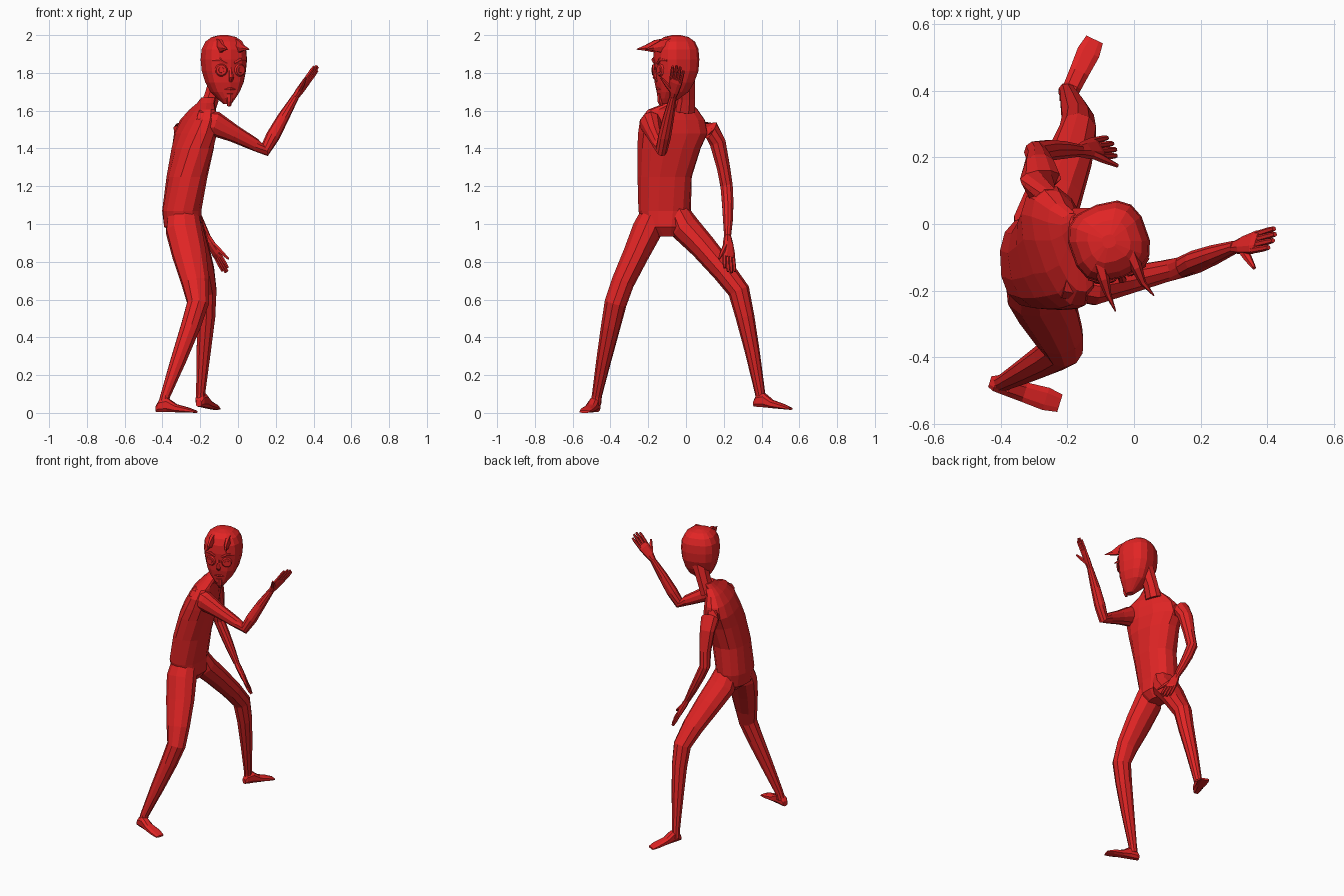
import bpy, bmesh, math
from mathutils import Vector as V

red = bpy.data.materials.new("red")
red.diffuse_color = (0.75, 0.018, 0.018, 1)


def loft(name, rings, sides=10, power=1.0):
    """Closed skin through rings given as (centre, half axis u, half axis v)."""
    def sp(c):
        return math.copysign(abs(c) ** power, c)
    bm = bmesh.new()
    loops = []
    for c, u, v in rings:
        loops.append([bm.verts.new(V(c) + u * sp(math.cos(a)) + v * sp(math.sin(a)))
                      for a in [2 * math.pi * (i + 0.5) / sides for i in range(sides)]])
    for a, b in zip(loops, loops[1:]):
        for i in range(sides):
            j = (i + 1) % sides
            bm.faces.new((a[i], a[j], b[j], b[i]))
    bm.faces.new(loops[0][::-1])
    bm.faces.new(loops[-1])
    bmesh.ops.recalc_face_normals(bm, faces=bm.faces[:])
    me = bpy.data.meshes.new(name)
    bm.to_mesh(me)
    bm.free()
    me.materials.append(red)
    ob = bpy.data.objects.new(name, me)
    bpy.context.collection.objects.link(ob)
    return ob


def limb(name, stations, ref=(1, 0, 0), sides=8, power=1.0):
    """Tube along (point, half width along ref, half depth)."""
    pts = [V(s[0]) for s in stations]
    rings = []
    for i, (p, w, d) in enumerate(stations):
        t = (pts[min(i + 1, len(pts) - 1)] - pts[max(i - 1, 0)]).normalized()
        u = V(ref) - t * V(ref).dot(t)
        u.normalize()
        rings.append((p, u * w, t.cross(u) * d))
    return loft(name, rings, sides, power)


def hand(name, wrist, tip, spread, thumb):
    w, t, s = V(wrist), V(tip), V(spread).normalized()
    limb(name + "_palm", [(w, .018, .016), (w.lerp(t, .2), .028, .018),
                          (w.lerp(t, .5), .038, .015), (w.lerp(t, .6), .036, .010)],
         s, 8, .8)
    for i, k in enumerate((-1.5, -.5, .5, 1.5)):
        base = w.lerp(t, .5) + s * k * .018
        end = w.lerp(t, (.93, 1, 1, .93)[i]) + s * k * .021
        limb(f"{name}_finger_{i+1}", [(base, .010, .010), (base.lerp(end, .7), .0095, .0095),
                                      (end, .007, .007)], s, 6)
    th = V(thumb)
    b = w.lerp(t, .15)
    limb(name + "_thumb", [(b, .016, .014), (b.lerp(th, .55), .013, .012), (th, .006, .006)], s, 6)


# Torso: horizontal rings that twist towards the shoulders
torso = []
for x, y, z, depth, width, yaw in (
        (-.28, -.10, .935, .05, .065, 0), (-.293, -.11, .985, .10, .12, 0),
        (-.298, -.113, 1.07, .104, .139, 3), (-.27, -.113, 1.25, .106, .145, 8),
        (-.24, -.09, 1.40, .106, .172, 13), (-.225, -.07, 1.48, .098, .192, 17),
        (-.207, -.072, 1.55, .079, .182, 19), (-.188, -.07, 1.605, .052, .14, 19),
        (-.17, -.04, 1.64, .04, .075, 19), (-.155, -.015, 1.67, .036, .05, 19)):
    a = math.radians(yaw)
    torso.append(((x, y, z), V((math.cos(a), math.sin(a), 0)) * depth,
                  V((-math.sin(a), math.cos(a), 0)) * width))
loft("torso", torso, 14, .85)

# Neck
limb("neck", [((-.165, -.008, 1.60), .046, .060), ((-.14, 0, 1.67), .044, .052),
              ((-.10, -.005, 1.78), .05, .056)])

# Head: turned to the front, jaw tapering forward to the chin
F, S = V((.33, -.944, 0)), V((.944, .33, 0))


def hp(s, f, z):
    return V((-.075, -.052, z)) + S * s + F * f


head = [(.055, 1.635, .020, .025), (.04, 1.665, .045, .055), (.02, 1.70, .074, .082),
        (.01, 1.75, .098, .100), (0, 1.81, .113, .112), (0, 1.87, .119, .116),
        (0, 1.925, .114, .112), (0, 1.965, .095, .095), (0, 1.99, .062, .062), (0, 2.0, .02, .02)]
loft("head", [(hp(0, f, z), S * w, F * d) for f, z, w, d in head], 14, .74)

# Face: eyes, brows and horns on both sides, then nose, mouth and beard
for side, k in (("left", -1), ("right", 1)):
    out = (F + S * k * .25).normalized()
    across = V((0, 0, 1)).cross(out)
    e = hp(k * .052, .106, 1.815)
    for nm, r, a in (("eye", .034, .009), ("pupil", .018, .012)):
        loft(f"{side}_{nm}", [(e, across * r, V((0, 0, r))),
                              (e + out * a, across * r * .8, V((0, 0, r * .8)))], 12)
    limb(f"{side}_brow", [(hp(k * .02, .113, 1.85), .008, .006), (hp(k * .055, .111, 1.87), .011, .008),
                          (hp(k * .095, .085, 1.865), .005, .005)], (0, 0, 1), 6)
    tip = V((-.055, -.262, 1.925)) if k < 0 else V((.06, -.215, 1.925))
    limb(f"{side}_horn", [(hp(k * .048, .04, 1.945), .045, .024), (hp(k * .052, .10, 1.94), .038, .018),
                          (hp(k * .055, .15, 1.932), .018, .010), (tip, .002, .002)], (0, 0, 1), 6)
limb("nose", [(hp(0, .110, 1.83), .008, .006), (hp(0, .122, 1.775), .014, .010),
              (hp(0, .108, 1.755), .01, .006)], S, 6)
limb("mouth", [(hp(-.035, .092, 1.712), .006, .006), (hp(0, .106, 1.715), .009, .006),
               (hp(.035, .092, 1.712), .006, .006)], (0, 0, 1), 6)
limb("chin_beard", [(hp(0, .095, 1.69), .02, .012), (hp(0, .092, 1.65), .016, .012),
                    (hp(0, .084, 1.625), .011, .008)], S, 6)

# Raised arm
limb("raised_arm", [((-.21, -.17, 1.54), .055, .065), ((-.12, -.187, 1.53), .058, .066),
                    ((-.02, -.168, 1.478), .043, .046), ((.09, -.142, 1.42), .034, .034),
                    ((.142, -.13, 1.392), .032, .036), ((.185, -.113, 1.465), .035, .037),
                    ((.24, -.092, 1.565), .03, .031), ((.305, -.068, 1.675), .019, .019)], (0, 1, 0), 10)
hand("raised_hand", (.30, -.07, 1.668), (.42, -.04, 1.835), (.3, 1, -.4), (.36, -.132, 1.775))

# Lowered arm
limb("lowered_arm", [((-.265, .07, 1.49), .05, .06), ((-.28, .135, 1.495), .05, .064),
                     ((-.282, .168, 1.43), .045, .05), ((-.287, .198, 1.30), .037, .037),
                     ((-.295, .215, 1.20), .034, .035), ((-.255, .221, 1.11), .032, .032),
                     ((-.21, .222, 1.02), .027, .027), ((-.165, .22, .935), .019, .019)],
     (0, 1, 0), 10)
hand("lowered_hand", (-.168, .22, .94), (-.06, .232, .745), (-.5, 1, -.35), (-.05, .175, .815))

# Legs
limb("front_leg", [((-.292, -.16, 1.08), .080, .065), ((-.288, -.205, .97), .098, .080),
                   ((-.258, -.265, .84), .093, .069), ((-.225, -.335, .69), .076, .061),
                   ((-.212, -.373, .58), .060, .059), ((-.25, -.398, .46), .054, .052),
                   ((-.315, -.435, .28), .043, .040), ((-.385, -.472, .09), .027, .027),
                   ((-.395, -.477, .045), .028, .028)], (1, .1, 0), 10)
limb("rear_leg", [((-.285, -.055, 1.08), .075, .06), ((-.272, -.005, .98), .093, .08),
                  ((-.238, .09, .88), .086, .070), ((-.193, .20, .75), .071, .062),
                  ((-.168, .28, .645), .057, .058), ((-.168, .312, .51), .050, .050),
                  ((-.182, .352, .32), .039, .039), ((-.198, .393, .10), .025, .027),
                  ((-.20, .398, .055), .027, .027)], (1, 0, 0), 10)


def foot(name, heel, toe, lift):
    h, t = V(heel), V(toe)
    d = (t - h).normalized()
    s = V((-d.y, d.x, 0))
    rings = []
    for k, w, top in ((0, .018, .035), (.08, .026, .065), (.28, .029, .078),
                      (.5, .032, .045), (.8, .037, .028), (1, .029, .012)):
        low = lift * (1 - k)
        rings.append((h.lerp(t, k) + V((0, 0, low + top / 2)), s * w, V((0, 0, top / 2))))
    loft(name, rings, 8, .75)


# Feet
foot("front_foot", (-.432, -.472, 0), (-.222, -.537, 0), .004)
foot("rear_foot", (-.208, .362, .016), (-.118, .553, .016), .016)
